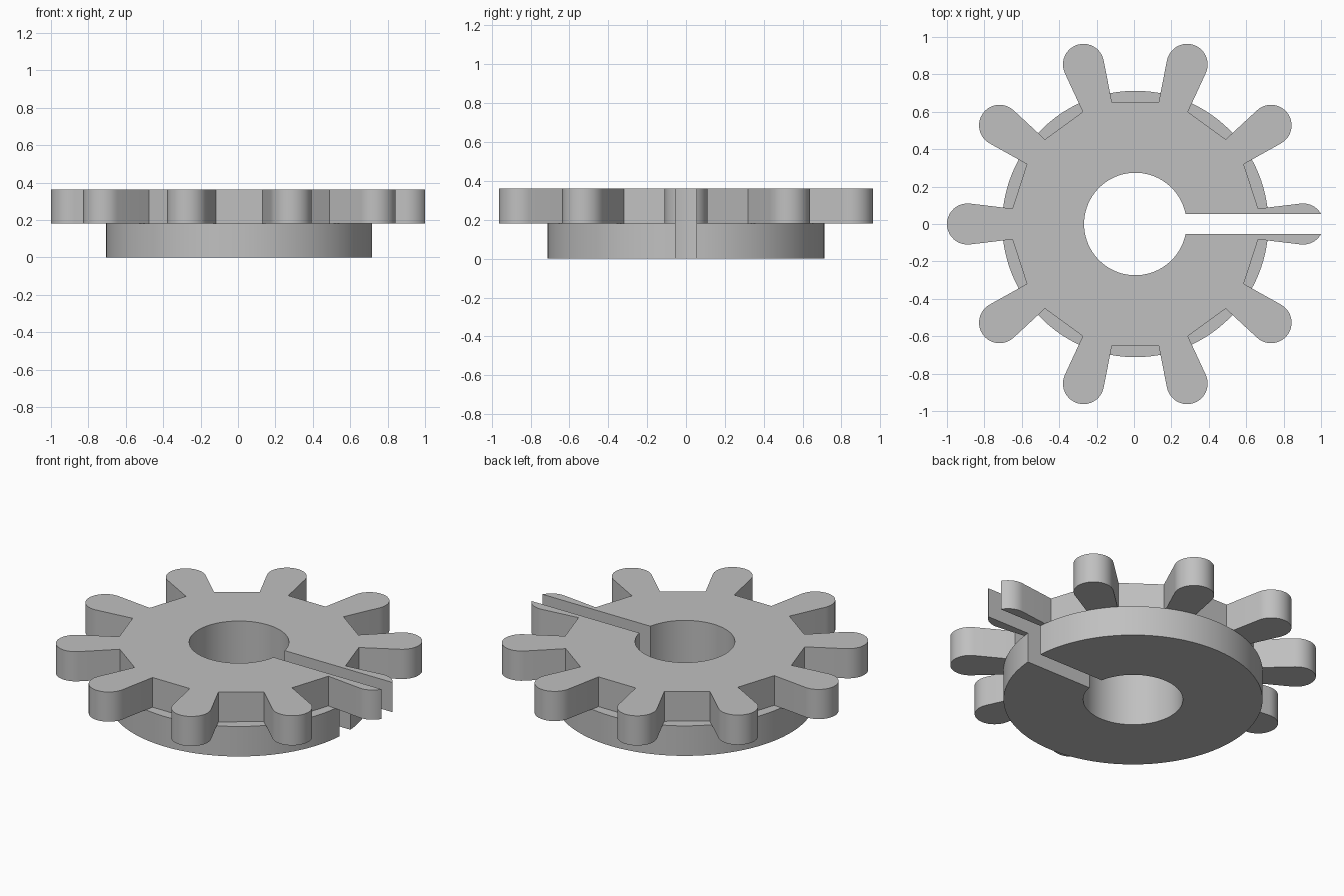
import bpy
import bmesh
from math import pi, sin, cos, asin, atan2, hypot, radians

cube = bpy.data.objects.get("Cube")
if cube:
    bpy.data.objects.remove(cube, do_unlink=True)

TEETH = 10
OFFSET_X = 0.007          # the slot trims one tooth, so the hub sits off centre
SLOT = 0.053              # half width of the slot
BORE = 0.274
DISC = 0.712
ROOT = (0.657, 0.082)     # where a tooth flank meets the hub
TIP, TIP_R = 0.897, 0.11  # centre and radius of the rounded tooth tip
SPLIT, TOP = 0.182, 0.362

grey = bpy.data.materials.new("plain grey")
grey.use_nodes = True
colour = (0.53, 0.53, 0.53, 1)
grey.diffuse_color = colour
grey.node_tree.nodes["Principled BSDF"].inputs["Base Color"].default_value = colour


def arc(radius, start, end, steps, cx=0):
    """Points along an arc centred on (cx, 0)."""
    angles = [start + (end - start) * i / steps for i in range(steps + 1)]
    return [(cx + radius * cos(a), radius * sin(a)) for a in angles]


def rotate(points, a):
    return [(x * cos(a) - y * sin(a), x * sin(a) + y * cos(a)) for x, y in points]


def slotted_ring(name, outer, z0, z1):
    """Extrude an open outer outline, closed by the slot and the bore."""
    a = asin(SLOT / BORE)
    outline = outer + arc(BORE, 2 * pi - a, a, 72)
    bm = bmesh.new()
    face = bm.faces.new([bm.verts.new((x + OFFSET_X, y, z0)) for x, y in outline])
    result = bmesh.ops.extrude_face_region(bm, geom=[face], use_keep_orig=True)
    moved = [v for v in result["geom"] if isinstance(v, bmesh.types.BMVert)]
    bmesh.ops.translate(bm, verts=moved, vec=(0, 0, z1 - z0))
    bmesh.ops.recalc_face_normals(bm, faces=bm.faces)
    mesh = bpy.data.meshes.new(name)
    bm.to_mesh(mesh)
    bm.free()
    mesh.materials.append(grey)
    obj = bpy.data.objects.new(name, mesh)
    bpy.context.collection.objects.link(obj)
    bpy.ops.object.select_all(action="DESELECT")
    obj.select_set(True)
    bpy.context.view_layer.objects.active = obj
    bpy.ops.object.shade_smooth_by_angle(angle=radians(30))


# Lower disc
a = asin(SLOT / DISC)
slotted_ring("base_disc", arc(DISC, a, 2 * pi - a, 120), 0, SPLIT)

# Toothed wheel: flanks run tangent into the rounded tips
dx, dy = TIP - ROOT[0], ROOT[1]
sweep = pi / 2 + asin(TIP_R / hypot(dx, dy)) - atan2(dy, dx)
root_low, root_high = (ROOT[0], -ROOT[1]), ROOT
tooth = [root_low] + arc(TIP_R, -sweep, sweep, 20, TIP) + [root_high]
cut = asin(SLOT / TIP_R)
wheel = arc(TIP_R, cut, sweep, 10, TIP) + [root_high]
for i in range(1, TEETH):
    wheel += rotate(tooth, 2 * pi * i / TEETH)
wheel += [root_low] + arc(TIP_R, -sweep, -cut, 10, TIP)
slotted_ring("toothed_wheel", wheel, SPLIT, TOP)
